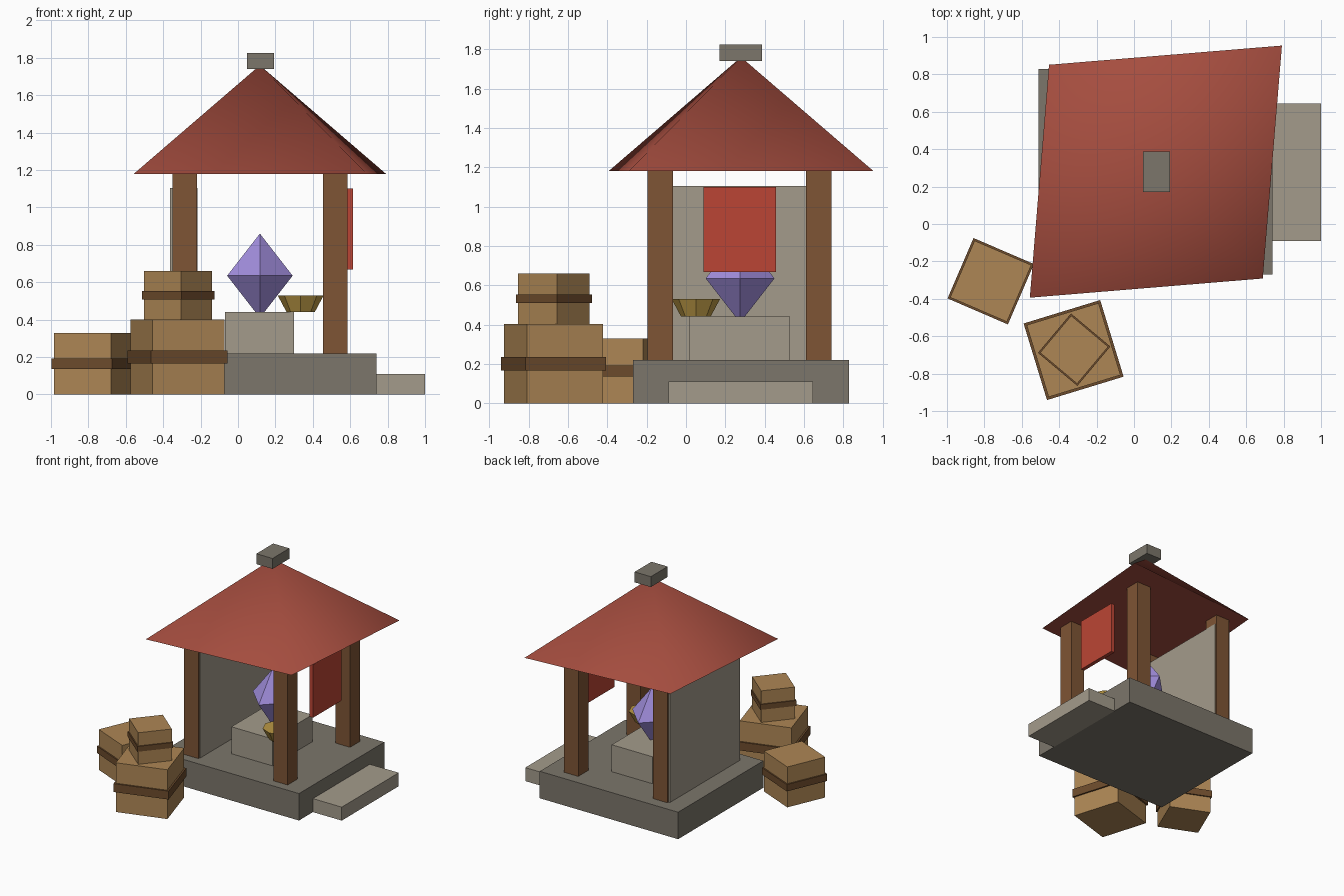
import bpy
import math

if "Cube" in bpy.data.objects:
    bpy.data.objects.remove(bpy.data.objects["Cube"])

CX, CY = 0.117, 0.28  # shrine centre


def mat(name, r, g, b):
    m = bpy.data.materials.new(name)
    m.diffuse_color = (r, g, b, 1)
    m.use_nodes = True
    m.node_tree.nodes["Principled BSDF"].inputs["Base Color"].default_value = m.diffuse_color
    return m


DARK = mat("dark_stone", 0.20, 0.18, 0.145)
LIGHT = mat("light_stone", 0.37, 0.33, 0.26)
ROOF = mat("roof_tile", 0.38, 0.075, 0.05)
WOOD = mat("wood", 0.21, 0.09, 0.035)
CRATE = mat("crate_wood", 0.42, 0.24, 0.09)
BAND = mat("band_wood", 0.15, 0.07, 0.025)
CRYSTAL = mat("crystal", 0.37, 0.28, 0.75)
GOLD = mat("gold", 0.50, 0.32, 0.06)
CLOTH = mat("cloth", 0.50, 0.06, 0.035)


def finish(name, material):
    o = bpy.context.object
    o.name = o.data.name = name
    o.data.materials.append(material)
    return o


def box(name, x, y, z, material, angle=0):
    """Box from (min, max) ranges, turned about its own centre."""
    bpy.ops.mesh.primitive_cube_add(
        size=1, location=[(a + b) / 2 for a, b in (x, y, z)],
        rotation=(0, 0, math.radians(angle)))
    o = finish(name, material)
    o.scale = [b - a for a, b in (x, y, z)]
    return o


def cone(name, sides, r1, r2, z, xy, material, scale=(1, 1, 1), angle=0):
    bpy.ops.mesh.primitive_cone_add(
        vertices=sides, radius1=r1, radius2=r2, depth=z[1] - z[0],
        location=(*xy, (z[0] + z[1]) / 2), rotation=(0, 0, math.radians(angle)))
    o = finish(name, material)
    o.scale = scale
    return o


def crate(name, x, y, z, s, angle):
    """Cube crate with a slightly wider band round its middle."""
    for part, w, z0, z1, m in (("box", s, 0, s, CRATE),
                               ("band", s * 1.065, s * 0.415, s * 0.585, BAND)):
        box(f"{name}_{part}", (x - w / 2, x + w / 2), (y - w / 2, y + w / 2),
            (z + z0, z + z1), m, angle)


# stone platform, step, back wall and pedestal
box("platform", (-0.51, 0.74), (-0.27, 0.83), (0, 0.22), DARK)
box("step", (0.66, 1.0), (-0.09, 0.645), (0, 0.11), LIGHT)
box("back_wall", (-0.363, -0.216), (-0.18, 0.725), (0.22, 1.105), LIGHT)
box("pedestal", (-0.07, 0.30), (0.015, 0.53), (0.22, 0.44), LIGHT)

# four corner posts
for i, px in enumerate((-0.285, 0.52)):
    for j, py in enumerate((-0.13, 0.675)):
        box(f"post_{i}{j}", (px - 0.065, px + 0.065), (py - 0.065, py + 0.065),
            (0.22, 1.185), WOOD)

# skewed pyramid roof: smooth slopes, flat underside
roof = cone("roof", 4, 1, 0, (1.18, 1.76), (CX, CY), ROOF, (0.953, 0.808, 1), 45)
for p in roof.data.polygons:
    p.use_smooth = len(p.vertices) == 3
box("roof_cap", (0.047, 0.193), (0.17, 0.387), (1.74, 1.825), DARK)

# hanging banner
box("banner", (0.583, 0.615), (0.09, 0.458), (0.668, 1.10), CLOTH)

# crystal: two four-sided points meeting at the widest line
cr = cone("crystal", 4, 0.175, 0, (0.635, 0.86), (CX, 0.275), CRYSTAL)
me = cr.data
verts = [(0.175, 0, 0), (0, 0.175, 0), (-0.175, 0, 0), (0, -0.175, 0),
         (0, 0, 0.225), (0, 0, -0.225)]
faces = [f for i in range(4)
         for f in ((i, (i + 1) % 4, 4), ((i + 1) % 4, i, 5))]
me.clear_geometry()
me.from_pydata(verts, [], faces)
cr.location.z = 0.635

# offering bowl
cone("bowl", 8, 0.075, 0.123, (0.44, 0.53), (0.335, 0.05), GOLD)

# crates
crate("large_crate", -0.323, -0.674, 0, 0.402, 17)
crate("small_crate", -0.32, -0.672, 0.402, 0.258, -40)
crate("medium_crate", -0.766, -0.306, 0, 0.33, -23.3)
